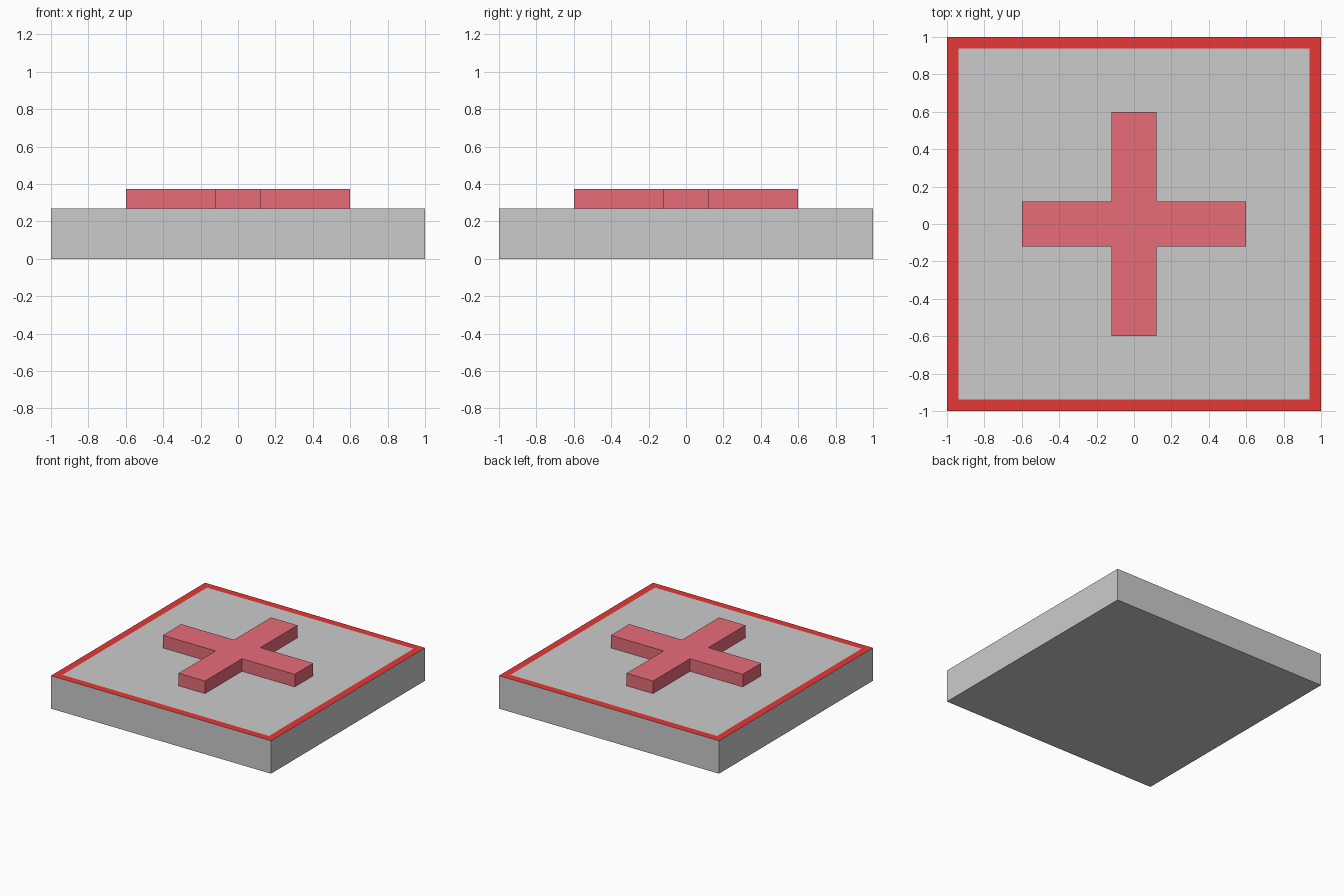
import bpy, bmesh

if "Cube" in bpy.data.objects:
    bpy.data.objects.remove(bpy.data.objects["Cube"])

SLAB_TOP, CROSS_TOP = 0.27, 0.373
BORDER, ARM, HALF = 0.087, 0.6, 0.12


def material(name, rgb):
    mat = bpy.data.materials.new(name)
    mat.diffuse_color = (*rgb, 1)
    mat.use_nodes = True
    mat.node_tree.nodes["Principled BSDF"].inputs["Base Color"].default_value = mat.diffuse_color
    return mat


def add_object(name, bm, mats):
    bmesh.ops.recalc_face_normals(bm, faces=bm.faces[:])
    mesh = bpy.data.meshes.new(name)
    bm.to_mesh(mesh)
    bm.free()
    for mat in mats:
        mesh.materials.append(mat)
    obj = bpy.data.objects.new(name, mesh)
    bpy.context.collection.objects.link(obj)
    return obj


def prism(outline, z0, z1):
    bm = bmesh.new()
    base = bm.faces.new([bm.verts.new((x, y, z0)) for x, y in outline])
    out = bmesh.ops.extrude_face_region(bm, geom=[base], use_keep_orig=True)["geom"]
    for v in out:
        if isinstance(v, bmesh.types.BMVert):
            v.co.z = z1
    return bm


def quarter_turns(points):
    outline = []
    for _ in range(4):
        outline += points
        points = [(-y, x) for x, y in points]
    return outline


# Square slab with a flush painted border around its top
slab = prism(quarter_turns([(1, 1)]), 0, SLAB_TOP)
top = max(slab.faces, key=lambda f: f.calc_center_median().z)
ring = bmesh.ops.inset_region(slab, faces=[top], thickness=BORDER)["faces"]
for face in ring:
    face.material_index = 1
add_object("slab", slab, [None, material("border_red", (0.8, 0.04, 0.04))])

# Raised cross in the middle
cross = prism(quarter_turns([(ARM, -HALF), (ARM, HALF), (HALF, HALF)]), SLAB_TOP, CROSS_TOP)
add_object("raised_cross", cross, [material("cross_red", (0.8, 0.15, 0.19))])
